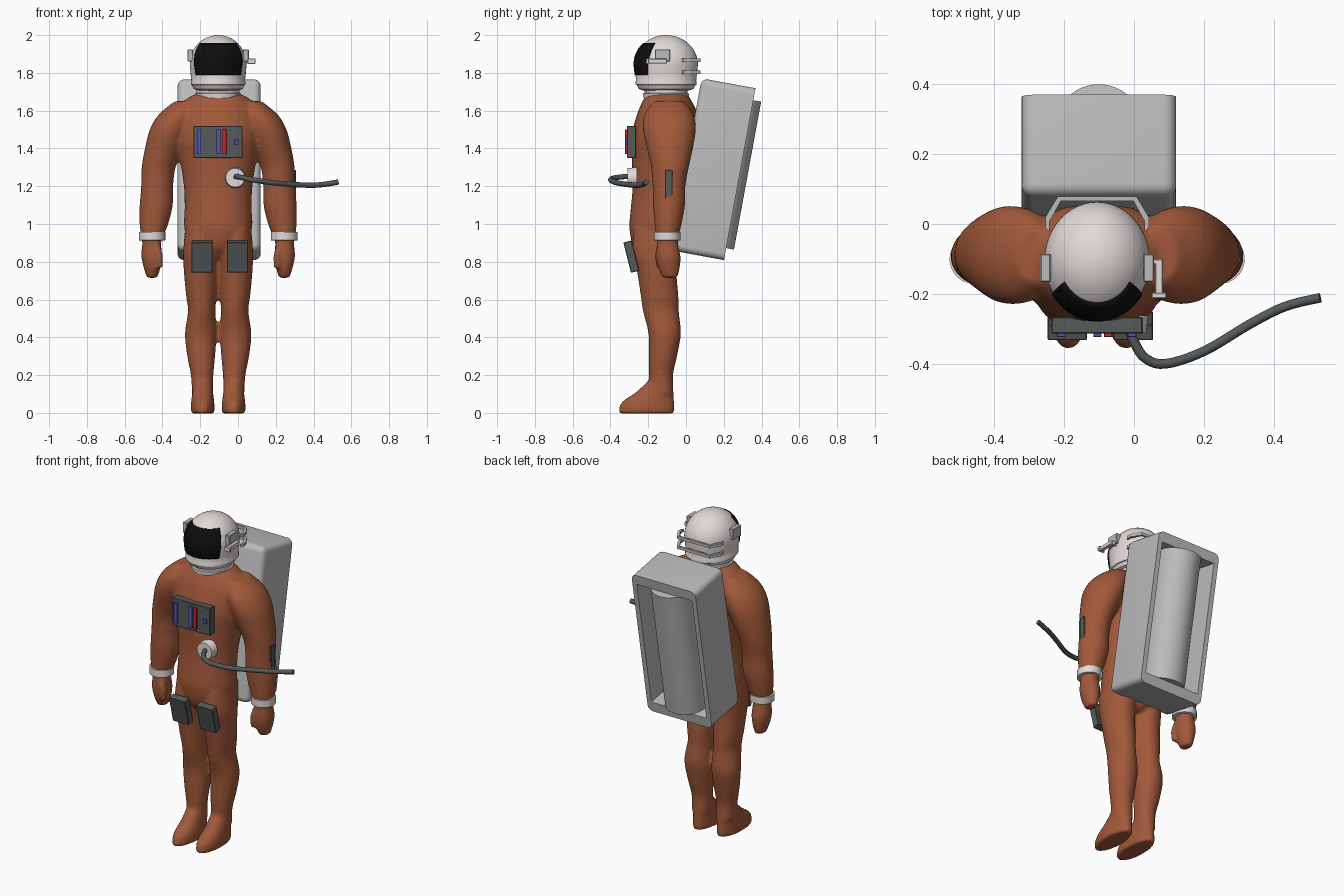
import bpy, bmesh
from math import sin, cos, pi, sqrt, radians
from mathutils import Matrix, Vector

if "Cube" in bpy.data.objects:
    bpy.data.objects.remove(bpy.data.objects["Cube"])

CX, CY = -0.105, -0.105   # body axis


def mat(name, *rgb):
    m = bpy.data.materials.new(name)
    m.diffuse_color = (*rgb, 1)
    m.use_nodes = True
    m.node_tree.nodes["Principled BSDF"].inputs["Base Color"].default_value = m.diffuse_color
    return m


ORANGE = mat("suit_orange", 0.36, 0.1, 0.042)
WHITE = mat("shell_white", 0.75, 0.7, 0.68)
SILVER = mat("silver", 0.5, 0.5, 0.5)
DARK = mat("dark_grey", 0.09, 0.1, 0.1)
BLACK = mat("visor_black", 0.004, 0.004, 0.004)
BLUE = mat("blue", 0.08, 0.09, 0.5)
RED = mat("red", 0.6, 0.02, 0.02)


def finish(bm, name, material, angle=None):
    bmesh.ops.recalc_face_normals(bm, faces=bm.faces)
    me = bpy.data.meshes.new(name)
    bm.to_mesh(me)
    bm.free()
    ob = bpy.data.objects.new(name, me)
    bpy.context.collection.objects.link(ob)
    if material:
        me.materials.append(material)
    if angle:
        bpy.ops.object.select_all(action='DESELECT')
        ob.select_set(True)
        bpy.context.view_layer.objects.active = ob
        bpy.ops.object.shade_smooth_by_angle(angle=radians(angle))
    return ob


def skin(bm, rings, caps=True):
    vs = [[bm.verts.new(p) for p in r] for r in rings]
    n = len(vs[0])
    for a, b in zip(vs, vs[1:]):
        for i in range(n):
            bm.faces.new((a[i], a[(i + 1) % n], b[(i + 1) % n], b[i]))
    if caps:
        bm.faces.new(vs[0])
        bm.faces.new(vs[-1])


def smooth_path(keys, steps=5):
    keys = [Vector(k) for k in keys]
    out = []
    for i in range(len(keys) - 1):
        p0, p1, p2, p3 = keys[max(i - 1, 0)], keys[i], keys[i + 1], keys[min(i + 2, len(keys) - 1)]
        for s in range(steps):
            t = s / steps
            out.append(0.5 * (2 * p1 + (p2 - p0) * t + (2 * p0 - 5 * p1 + 4 * p2 - p3) * t * t
                              + (3 * p1 - p0 - 3 * p2 + p3) * t ** 3))
    return out + [keys[-1]]


def limb(bm, keys, side=1):
    """Loft of elliptical sections given as (x, y, z, rx, ry)."""
    skin(bm, [[(CX + side * (x + rx * cos(a)), y + ry * sin(a), z)
               for a in (2 * pi * i / 28 for i in range(28))]
              for x, y, z, rx, ry in smooth_path(keys)])


def box(name, lo, hi, material, bevel=0.003, rot=0):
    bm = bmesh.new()
    lo, hi = Vector(lo), Vector(hi)
    M = Matrix.Translation((lo + hi) / 2) @ Matrix.Rotation(rot, 4, 'X') @ Matrix.Diagonal((*(hi - lo), 1))
    bmesh.ops.create_cube(bm, size=1, matrix=M)
    bmesh.ops.bevel(bm, geom=bm.edges[:], offset=bevel, segments=1, affect='EDGES')
    return finish(bm, name, material)


def lathe(name, prof, material, sx=1, sy=1, x=CX, y=CY):
    bm = bmesh.new()
    skin(bm, [[(x + sx * r * cos(2 * pi * i / 48), y + sy * r * sin(2 * pi * i / 48), z)
               for i in range(48)] for r, z in prof])
    return finish(bm, name, material, 35)


# suit: torso, arms, legs, feet fused into one skin
TORSO = [(0, -.10, 1.70, .09, .10), (0, -.10, 1.66, .17, .125), (0, -.10, 1.58, .225, .16),
         (0, -.118, 1.46, .225, .172), (0, -.125, 1.35, .205, .163), (0, -.14, 1.2, .182, .143),
         (0, -.15, 1.08, .178, .143), (0, -.155, .98, .18, .145), (0, -.155, .88, .14, .125),
         (0, -.15, .82, .06, .08)]
ARM = [(.17, -.09, 1.65, .06, .08), (.21, -.09, 1.58, .105, .13), (.25, -.088, 1.5, .112, .14),
       (.285, -.085, 1.4, .103, .122), (.315, -.085, 1.3, .09, .1), (.323, -.09, 1.2, .085, .087),
       (.328, -.09, 1.1, .088, .085), (.34, -.095, 1.0, .076, .072), (.35, -.1, .93, .058, .06),
       (.352, -.098, .9, .05, .056), (.352, -.093, .83, .055, .064), (.35, -.09, .77, .045, .058),
       (.35, -.085, .715, .028, .04)]
THUMB = [(.335, -.13, .9, .024, .022), (.315, -.143, .84, .022, .02), (.31, -.142, .765, .016, .016)]
LEG = [(.095, -.15, .98, .08, .125), (.093, -.162, .85, .092, .122), (.092, -.155, .75, .09, .105),
       (.09, -.14, .62, .08, .1), (.087, -.133, .54, .073, .095), (.093, -.113, .42, .083, .086),
       (.09, -.122, .3, .074, .075), (.085, -.132, .2, .06, .064), (.083, -.13, .1, .056, .065)]
FOOT = [(.082, -.138, .17, .05, .062), (.082, -.165, .11, .055, .1), (.082, -.2, .06, .061, .138),
        (.082, -.208, .02, .063, .148), (.082, -.208, -.003, .06, .146)]
bm = bmesh.new()
limb(bm, TORSO)
for s in (-1, 1):
    for keys in (ARM, THUMB, LEG, FOOT):
        limb(bm, keys, s)
suit = finish(bm, "suit", ORANGE)
rm = suit.modifiers.new("fuse", 'REMESH')
rm.mode, rm.voxel_size, rm.use_smooth_shade = 'VOXEL', 0.01, True
sm = suit.modifiers.new("soften", 'SMOOTH')
sm.factor, sm.iterations = 0.5, 8


# helmet and neck ring
def helmet_r(z):
    return .16 * sqrt(max(0, 1 - ((z - 1.845) / .155) ** 2)) if z > 1.845 else .16 - .1 * (1.845 - z)


SX, SY = .94, 1.05
dome = [(max(helmet_r(z), .002), z) for z in
        [1.76, 1.8] + [1.845 + .155 * sin(pi / 2 * i / 14) for i in range(15)]]
lathe("helmet", [(.11, 1.705), (.138, 1.715), (.148, 1.735), (.154, 1.738), (.154, 1.755)] + dome,
      WHITE, SX, SY)
lathe("neck_ring", [(.105, 1.66), (.12, 1.668), (.122, 1.69), (.114, 1.693), (.114, 1.715)], WHITE)

# visor: curved patch following the helmet front
bm = bmesh.new()
grid = []
for j in range(13):
    z = 1.79 + .165 * j / 12
    half = radians(53 + 7 * j / 12)
    grid.append([bm.verts.new((CX + SX * helmet_r(z) * sin(a), CY - SY * helmet_r(z) * cos(a), z))
                 for a in (half * (i / 12 - 1) for i in range(25))])
for a, b in zip(grid, grid[1:]):
    for i in range(24):
        bm.faces.new((a[i], a[i + 1], b[i + 1], b[i]))
visor = finish(bm, "visor", BLACK, 40)
so = visor.modifiers.new("thickness", 'SOLIDIFY')
so.thickness, so.offset = 0.01, 0

# helmet side pads, rear brackets and side lamp mount
for s, n in ((-1, "left"), (1, "right")):
    x = CX + s * .147
    box(f"ear_pad_{n}", (x - .015, -.165, 1.86), (x + .015, -.085, 1.925), SILVER)
HALF = [(.147, -.01), (.147, .02), (.112, .078)]
OUT = HALF + [(-x, y) for x, y in reversed(HALF)]
for k, z in enumerate((1.795, 1.857)):
    bm = bmesh.new()
    skin(bm, [[(CX + f * x, y - d, zz) for f, d, zz in
               ((1, 0, z), (1, 0, z + .018), (.92, .012, z + .018), (.92, .012, z))] for x, y in OUT])
    finish(bm, f"rear_bracket_{k}", SILVER)
box("lamp_arm", (.06, -.2, 1.85), (.083, -.1, 1.875), WHITE)
box("lamp_foot", (.05, -.212, 1.848), (.092, -.195, 1.877), WHITE)
box("lamp_hinge", (.025, -.115, 1.85), (.083, -.1, 1.875), WHITE)

# backpack: tilted rounded case with an open back
TILT = Matrix.Translation((-.1, .142, 1.29)) @ Matrix.Rotation(radians(-10.4), 4, 'X')
bm = bmesh.new()
bmesh.ops.create_cube(bm, size=1, matrix=Matrix.Diagonal((.44, .29, .925, 1)))
bmesh.ops.bevel(bm, geom=[e for e in bm.edges if min(v.co.y for v in e.verts) < 0],
                offset=.035, segments=5, profile=.5, affect='EDGES')
back = max(bm.faces, key=lambda f: f.calc_center_median().y)
bmesh.ops.inset_region(bm, faces=[back], thickness=.03)
for v in back.verts:
    v.co.x = .19 if v.co.x > 0 else -.19
    v.co.z = .4 if v.co.z > 0 else -.4
bmesh.ops.remove_doubles(bm, verts=back.verts[:], dist=1e-4)
back = max((f for f in bm.faces if f.normal.y > .9 and abs(f.calc_center_median().x) < .01),
           key=lambda f: f.calc_area())
ext = bmesh.ops.extrude_face_region(bm, geom=[back])
bmesh.ops.translate(bm, vec=(0, -.17, 0), verts=[v for v in ext["geom"] if isinstance(v, bmesh.types.BMVert)])
if back.is_valid:
    bmesh.ops.delete(bm, geom=[back], context='FACES_ONLY')
bm.transform(TILT)
finish(bm, "backpack_case", SILVER, 35)

# tank lying in the open back
bm = bmesh.new()
bmesh.ops.create_cone(bm, cap_ends=True, segments=48, radius1=.125, radius2=.125, depth=.796)
bm.transform(TILT @ Matrix.Translation((0, .062, 0)))
finish(bm, "backpack_tank", SILVER, 35)

# chest panel with coloured bars
box("chest_panel", (-.235, -.312, 1.35), (.025, -.265, 1.52), DARK)
for n, x0, x1, z0, z1, m in (("a", -.218, -.195, 1.37, 1.5, BLUE), ("b", -.115, -.092, 1.37, 1.5, BLUE),
                             ("c", -.085, -.062, 1.37, 1.5, RED), ("d", -.018, .006, 1.42, 1.447, BLUE)):
    box(f"chest_bar_{n}", (x0, -.322, z0), (x1, -.305, z1), m, .001)

# thigh pads, forearm pad, wrist rings
for n, x in (("left", -.19), ("right", -.002)):
    box(f"thigh_pad_{n}", (x - .056, -.312, .745), (x + .056, -.267, .91), DARK, rot=radians(14))
box("forearm_pad", (.27, -.112, 1.115), (.306, -.072, 1.285), DARK)
for s, n in ((-1, "left"), (1, "right")):
    lathe(f"wrist_ring_{n}", [(.055, .912), (.07, .914), (.07, .957), (.055, .959)], WHITE,
          x=CX + s * .35, y=-.1)

# hose and its socket
bm = bmesh.new()
bmesh.ops.create_cone(bm, cap_ends=True, segments=32, radius1=.056, radius2=.05, depth=.05,
                      matrix=Matrix.Translation((-.015, -.285, 1.245)) @ Matrix.Rotation(pi / 2, 4, 'X'))
finish(bm, "hose_socket", WHITE, 35)
cu = bpy.data.curves.new("hose", 'CURVE')
cu.dimensions, cu.bevel_depth, cu.bevel_resolution, cu.use_fill_caps = '3D', .014, 3, True
pts = smooth_path([(-.015, -.29, 1.25), (0, -.335, 1.25), (.032, -.382, 1.243), (.09, -.398, 1.232),
                   (.2, -.362, 1.217), (.33, -.285, 1.207), (.43, -.235, 1.207), (.53, -.21, 1.222)])
sp = cu.splines.new('POLY')
sp.points.add(len(pts) - 1)
for p, co in zip(sp.points, pts):
    p.co = (*co, 1)
sp.use_smooth = True
cu.materials.append(DARK)
bpy.context.collection.objects.link(bpy.data.objects.new("hose", cu))
